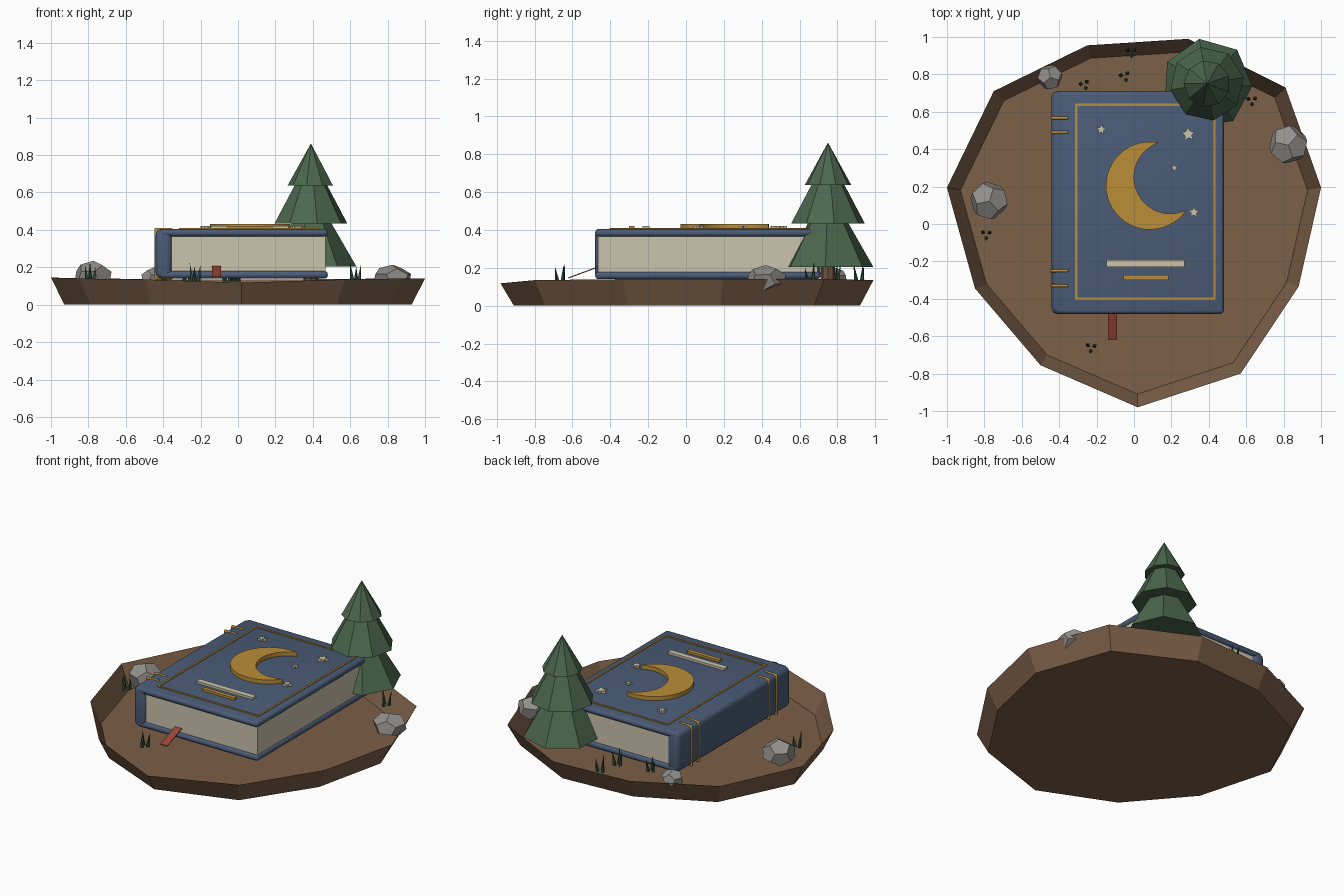
import bpy, bmesh, math, random
from math import cos, sin, pi
from mathutils import Matrix, Vector

random.seed(4)
default = bpy.data.objects.get("Cube")
if default:
    bpy.data.objects.remove(default, do_unlink=True)


def material(name, *rgb):
    mat = bpy.data.materials.new(name)
    mat.use_nodes = True
    mat.diffuse_color = (*rgb, 1)
    shader = next(n for n in mat.node_tree.nodes if n.type == 'BSDF_PRINCIPLED')
    shader.inputs["Base Color"].default_value = (*rgb, 1)
    shader.inputs["Roughness"].default_value = 0.9
    return mat


earth = material("earth_brown", .2, .115, .063)
cover = material("cover_blue", .07, .107, .185)
paper = material("paper_cream", .6, .55, .42)
gold = material("gold", .5, .27, .04)
red = material("ribbon_red", .32, .062, .036)
bark = material("bark_brown", .15, .08, .045)
pine = material("pine_green", .07, .135, .075)
blade = material("grass_green", .025, .07, .045)
stone = material("stone_grey", .29, .28, .26)


def finish(name, bm, mat, smooth=False):
    """Turn a bmesh into a named object."""
    mesh = bpy.data.meshes.new(name)
    bmesh.ops.recalc_face_normals(bm, faces=bm.faces)
    bm.to_mesh(mesh)
    bm.free()
    mesh.materials.append(mat)
    if smooth:
        mesh.shade_smooth()
        mesh.set_sharp_from_angle(angle=math.radians(40))
    obj = bpy.data.objects.new(name, mesh)
    bpy.context.scene.collection.objects.link(obj)
    return obj


def box(name, low, high, mat, bevel=0):
    """Box between two corners, with optional rounded edges."""
    low, high = Vector(low), Vector(high)
    bm = bmesh.new()
    bmesh.ops.create_cube(bm, size=1)
    bmesh.ops.scale(bm, vec=high - low, verts=bm.verts)
    bmesh.ops.translate(bm, vec=(low + high) / 2, verts=bm.verts)
    if bevel:
        bmesh.ops.bevel(bm, geom=bm.edges[:], offset=bevel, segments=3,
                        profile=.5, affect='EDGES', clamp_overlap=True)
    return finish(name, bm, mat, bevel > 0)


def prism(name, outline, bottom, top, mat):
    """Extrude a flat outline between two heights."""
    bm = bmesh.new()
    face = bm.faces.new([bm.verts.new((x, y, bottom)) for x, y in outline])
    raised = bmesh.ops.extrude_face_region(bm, geom=[face])["geom"]
    for v in raised:
        if isinstance(v, bmesh.types.BMVert):
            v.co.z = top
    return finish(name, bm, mat)


def cone(bm, centre, base, tip, height, sides, turn=0, lean=(0, 0)):
    """Add a cone or frustum standing on its base centre."""
    verts = bmesh.ops.create_cone(bm, cap_ends=True, segments=sides, radius1=base,
                                  radius2=tip, depth=height)["verts"]
    bmesh.ops.rotate(bm, verts=verts, matrix=Matrix.Rotation(turn, 3, 'Z'))
    for v in verts:
        v.co.z += height / 2
        v.co.x += lean[0] * v.co.z
        v.co.y += lean[1] * v.co.z
        v.co += Vector(centre)


# Open earth dish with an irregular rim
rim = [(-1, .195, .145), (-.75, .71, .14), (-.25, .955, .135), (.29, .99, .135),
       (.81, .73, .14), (1, .195, .14), (.88, -.335, .14), (.57, -.8, .135),
       (.02, -.98, .118), (-.5, -.755, .135), (-.85, -.345, .14)]
bm = bmesh.new()
upper = [bm.verts.new(p) for p in rim]
lower = [bm.verts.new((x * .928, y * .928, 0)) for x, y, z in rim]
bm.faces.new(lower)
for i in range(len(rim)):
    bm.faces.new((lower[i], lower[i - 1], upper[i - 1], upper[i]))
finish("earth_dish", bm, earth)

# Book body
LEFT, RIGHT, FRONT, BACK = -.44, .48, -.48, .71
box("back_cover", (LEFT + .02, FRONT, .14), (RIGHT, BACK, .18), cover, .018)
box("front_cover", (LEFT + .02, FRONT, .365), (RIGHT, BACK, .405), cover, .018)
box("spine", (LEFT, FRONT, .14), (-.352, BACK, .405), cover, .03)
box("pages", (-.36, FRONT + .015, .17), (RIGHT - .012, BACK - .015, .375), paper)

# Raised gold bands around the spine
for y in (.567, .49, -.25, -.33):
    box("spine_band", (LEFT - .006, y - .008, .135), (-.35, y + .008, .411), gold, .028)

# Thin gold border on the front cover
x0, x1, y0, y1, w = -.315, .437, -.405, .643, .012
for low, high in (((x0, y0), (x1, y0 + w)), ((x0, y1 - w), (x1, y1)),
                  ((x0, y0), (x0 + w, y1)), ((x1 - w, y0), (x1, y1))):
    box("cover_border", (*low, .402), (*high, .41), gold)

# Crescent moon: the outer arc closed by the inner arc
outer, inner = Vector((.085, .205)), Vector((.195, .25))
R, r = .235, .195
gap = inner - outer
d = gap.length
aim = math.atan2(gap.y, gap.x)
reach = (R * R - r * r + d * d) / (2 * d)
a, b = math.acos(reach / R), math.acos((reach - d) / r)
STEPS = 32
outline = []
for i in range(STEPS + 1):
    t = aim + a + (2 * pi - 2 * a) * i / STEPS
    outline.append(outer + R * Vector((cos(t), sin(t))))
for i in range(1, STEPS):
    t = aim - b - (2 * pi - 2 * b) * i / STEPS
    outline.append(inner + r * Vector((cos(t), sin(t))))
prism("crescent_moon", outline, .4, .432, gold)

# Five-pointed stars
for x, y, size, turn in ((-.175, .505, .028, .2), (.29, .48, .038, .4),
                         (.215, .3, .02, .1), (.32, .063, .03, .3)):
    points = []
    for i in range(10):
        t, k = turn + i * pi / 5, size * (.5 if i % 2 else 1)
        points.append((x + k * cos(t), y + k * sin(t)))
    prism("cover_star", points, .4, .42, paper)

# Title bars and ribbon bookmark
box("title_bar", (-.147, -.23, .4), (.27, -.193, .42), paper)
box("subtitle_bar", (-.055, -.3, .4), (.185, -.273, .42), gold)
ribbon = box("bookmark_ribbon", (-.14, -.62, .207), (-.09, -.45, .213), red)
for v in ribbon.data.vertices:
    v.co.z -= (-.45 - v.co.y) * .37

# Conifer with three tiers
tree = (.39, .75)
bm = bmesh.new()
cone(bm, (*tree, .12), .04, .035, .15, 8)
finish("tree_trunk", bm, bark)
for name, base, bottom, height, sides in (("lower_tier", .243, .205, .42, 7),
                                          ("middle_tier", .198, .433, .37, 8),
                                          ("top_tier", .125, .637, .225, 9)):
    bm = bmesh.new()
    cone(bm, (*tree, bottom), base, 0, height, sides, .17)
    finish("tree_" + name, bm, pine)

# Faceted rocks from a dodecahedron hull
g = (1 + 5 ** .5) / 2
corners = [Vector((i, j, k)) for i in (-1, 1) for j in (-1, 1) for k in (-1, 1)]
for i in (-g, g):
    for j in (-1 / g, 1 / g):
        corners += [Vector((0, j, i)), Vector((j, i, 0)), Vector((i, 0, j))]
for x, y, z, size, tall in ((-.775, .125, .15, .105, .085), (.825, .425, .14, .108, .074),
                            (-.45, .785, .14, .07, .06)):
    bm = bmesh.new()
    spin = Matrix.Rotation(random.uniform(0, pi), 3, 'Z') @ Matrix.Rotation(.4, 3, 'X')
    for c in corners:
        p = spin @ c.normalized()
        bm.verts.new((x + p.x * size, y + p.y * size, z + p.z * tall))
    bmesh.ops.convex_hull(bm, input=bm.verts)
    bmesh.ops.dissolve_limit(bm, angle_limit=.03, verts=bm.verts, edges=bm.edges)
    finish("rock", bm, stone)

# Grass tufts of three leaning blades
for x, y in ((-.79, -.055), (-.23, -.66), (-.265, .745), (-.05, .79),
             (-.015, .92), (.63, .66)):
    bm = bmesh.new()
    start = random.uniform(0, pi)
    for i in range(3):
        t = start + i * 2 * pi / 3
        cone(bm, (x + .02 * cos(t), y + .02 * sin(t), .125), .013, 0,
             random.uniform(.075, .105), 4, t, (.15 * cos(t), .15 * sin(t)))
    finish("grass_tuft", bm, blade)
